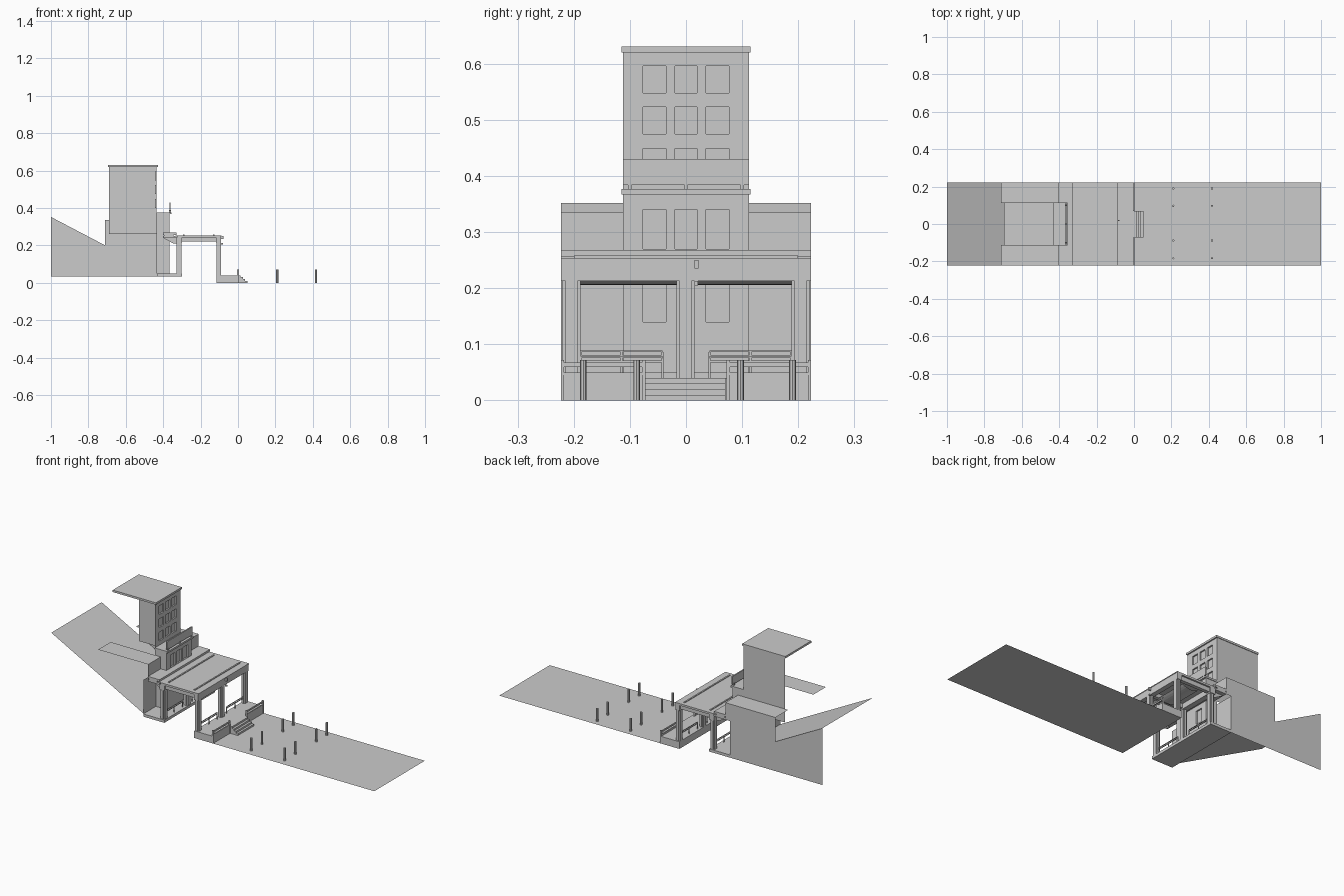
import bpy, bmesh

if "Cube" in bpy.data.objects:
    bpy.data.objects.remove(bpy.data.objects["Cube"])

W = 0.223   # half width of the cut-away slice
T = 0.112   # half width of the tower


def mesh(name, verts, faces):
    me = bpy.data.meshes.new(name)
    me.from_pydata(verts, [], faces)
    ob = bpy.data.objects.new(name, me)
    bpy.context.collection.objects.link(ob)
    return ob


def boxes(name, items):
    """Several boxes (x0, x1, y0, y1, z0, z1) joined in one object."""
    v, f = [], []
    for x0, x1, y0, y1, z0, z1 in items:
        b = len(v)
        v += [(x, y, z) for x in (x0, x1) for y in (y0, y1) for z in (z0, z1)]
        f += [tuple(b + i for i in q) for q in
              ((0, 1, 3, 2), (4, 6, 7, 5), (0, 4, 5, 1), (2, 3, 7, 6), (0, 2, 6, 4), (1, 5, 7, 3))]
    return mesh(name, v, f)


def side(name, y, pts):
    """Flat wall in the xz plane."""
    return mesh(name, [(x, y, z) for x, z in pts], [tuple(range(len(pts)))])


def front(name, x, y0, y1, z0, z1, cols=(), rows=(), depth=0.008):
    """Wall facing +x with recessed windows at every column / row."""
    ys = sorted({y0, y1, *[e for c in cols for e in c]})
    zs = sorted({z0, z1, *[e for r in rows for e in r]})
    v, f = [], []

    def quad(*p):
        b = len(v)
        v.extend(p)
        f.append((b, b + 1, b + 2, b + 3))

    for a, b in zip(ys, ys[1:]):
        for c, d in zip(zs, zs[1:]):
            if (a, b) in cols and (c, d) in rows:
                p = x - depth
                quad((p, a, c), (p, b, c), (p, b, d), (p, a, d))
                quad((x, a, c), (x, b, c), (p, b, c), (p, a, c))
                quad((p, a, d), (p, b, d), (x, b, d), (x, a, d))
                quad((x, a, c), (p, a, c), (p, a, d), (x, a, d))
                quad((p, b, c), (x, b, c), (x, b, d), (p, b, d))
            else:
                quad((x, a, c), (x, b, c), (x, b, d), (x, a, d))
    ob = mesh(name, v, f)
    bm = bmesh.new()
    bm.from_mesh(ob.data)
    bmesh.ops.remove_doubles(bm, verts=bm.verts, dist=1e-5)
    bm.to_mesh(ob.data)
    bm.free()
    return ob


def plane(name, x0, x1, y0, y1, z0, z1=None):
    z1 = z0 if z1 is None else z1
    return mesh(name, [(x0, y0, z0), (x1, y0, z1), (x1, y1, z1), (x0, y1, z0)], [(0, 1, 2, 3)])


# Ground: plaza and the hillside with its single cut wall
plane("plaza", 0, 1, -W, W, 0)
plane("hillside", -1, -0.43, -W, W, 0.352, 0.053)
side("station_side_wall", W, [(-1, 0.035), (-0.43, 0.035), (-0.43, 0.24), (-0.40, 0.24),
                             (-0.40, 0.335), (-0.71, 0.335), (-0.71, 0.2), (-1, 0.352)])

# Tower: windowed front, one side wall and a roof slab
cols = ((-0.077, -0.036), (-0.02, 0.02), (0.036, 0.077))
front("tower_front", -0.435, -T, T, 0.375, 0.622, cols,
      ((0.40, 0.449), (0.475, 0.523), (0.548, 0.596)))
side("tower_side", T, [(-0.69, 0.26), (-0.435, 0.26), (-0.435, 0.622), (-0.69, 0.622)])
boxes("tower_roof", [(-0.695, -0.428, -T - 0.003, T + 0.003, 0.62, 0.631)])

# Central entrance block
front("entrance_front_upper", -0.365, -T, T, 0.24, 0.375, cols, ((0.27, 0.34),))
front("entrance_front_lower", -0.365, -T, T, 0.05, 0.24, (cols[0], cols[2]), ((0.14, 0.214),))
for s in (-1, 1):
    side("entrance_side", s * T, [(-0.435, 0.05), (-0.365, 0.05), (-0.365, 0.375), (-0.435, 0.375)])
boxes("entrance_cornice", [(-0.435, -0.355, -T - 0.003, T + 0.003, 0.367, 0.377)])
boxes("sign_panel", [(-0.367, -0.36, -T, T, 0.384, 0.43)]
      + [(-0.37, -0.358, y - 0.003, y + 0.003, 0.375, 0.39) for y in (-0.1, 0, 0.1)])

# Side wings
for s in (-1, 1):
    a, b = sorted((s * T, s * W))
    plane("wing_roof", -0.71, -0.40, a, b, 0.335)
    front("wing_front_upper", -0.40, a, b, 0.24, 0.335)
    front("wing_front_lower", -0.43, a, b, 0.05, 0.24)

# Ledge with sloped brackets, joining the building to the canopy
boxes("ledge", [(-0.40, -0.33, -W, W, 0.24, 0.25), (-0.40, -0.33, -W, W, 0.257, 0.268),
                (-0.395, -0.345, -W, W, 0.25, 0.257)])
for y in (-0.2, 0.2):
    side("ledge_bracket", y, [(-0.40, 0.24), (-0.33, 0.24), (-0.33, 0.21), (-0.345, 0.21)])

# Platforms
boxes("rear_platform", [(-0.43, -0.30, -W, W, 0.035, 0.05)])
boxes("front_platform", [(-0.115, 0, -W, W, 0, 0.04)])
boxes("steps", [(-0.002, 0.05 - i * 0.012, -0.073, 0.07, i * 0.01, (i + 1) * 0.01) for i in range(4)])

# Canopy: columns, beams and roof
columns = []
for x0, x1 in ((-0.328, -0.302), (-0.115, -0.09)):
    for y in (-0.204, -0.001, 0.204):
        columns.append((x0, x1, y - 0.011, y + 0.011, 0.04, 0.22))
        columns.append((x0 + 0.007, x1 - 0.007, y - 0.016, y + 0.016, 0.04, 0.22))
boxes("canopy_columns", columns)
boxes("canopy_beams", [(-0.33, -0.30, -W, W, 0.213, 0.243), (-0.117, -0.09, -W, W, 0.213, 0.243)]
      + [(-0.30, -0.117, y - 0.01, y + 0.01, 0.22, 0.243) for y in (-0.204, 0, 0.204)])
boxes("canopy_roof", [(-0.325, -0.09, -W, W, 0.243, 0.25), (-0.335, -0.088, -W, W, 0.25, 0.254)])
boxes("canopy_roof_ribs", [(x - 0.004, x + 0.004, -0.2, 0.2, 0.254, 0.258) for x in (-0.29, -0.13)])

# Shallow curved ceiling light under each bay
arc = [(-0.25 + 0.1 * i / 8, 0.22 - 0.014 * (1 - (i / 4 - 1) ** 2)) for i in range(9)]
for y0, y1 in ((-0.19, -0.012), (0.012, 0.19)):
    n = len(arc)
    mesh("ceiling_light", [(x, y, z) for y in (y0, y1) for x, z in arc],
         [(i, i + 1, n + i + 1, n + i) for i in range(n - 1)])

# Railings on both platforms, between the columns
rails = []
for x, z in ((-0.315, 0.05), (-0.1, 0.04)):
    for s in (-1, 1):
        a, b = sorted((s * 0.042, s * 0.188))
        rails += [(x - 0.002, x + 0.002, a, b, z + h, z + h + 0.003) for h in (0.036, 0.028)]
        rails += [(x - 0.002, x + 0.002, y - 0.0015, y + 0.0015, z, z + 0.036)
                  for y in (a, (a + b) / 2, b)]
boxes("platform_railings", rails)

# Fence along the plaza, either side of the steps
fence = []
for s in (-1, 1):
    a, b = sorted((s * 0.075, s * 0.22))
    fence += [(-0.003, 0.003, a, b, 0.06, 0.068), (-0.003, 0.003, a, b, 0.045, 0.05)]
    fence += [(-0.005, 0.005, y - 0.003, y + 0.003, 0, 0.072) for y in (a, b)]
    fence += [(-0.002, 0.002, a, b, 0.0, 0.045)]
boxes("plaza_fence", fence)

# Bollards: tapered-free octagonal posts
for x in (0.21, 0.417):
    for y in (-0.183, -0.088, 0.097, 0.19):
        bpy.ops.mesh.primitive_cylinder_add(vertices=8, radius=0.006, depth=0.072, location=(x, y, 0.036))
        bpy.context.object.name = "bollard"

# Small hanging lamp near the centre column
boxes("hanging_lamp", [(-0.09, -0.078, 0.015, 0.022, 0.235, 0.25), (-0.09, -0.08, 0.015, 0.021, 0.205, 0.213)])
